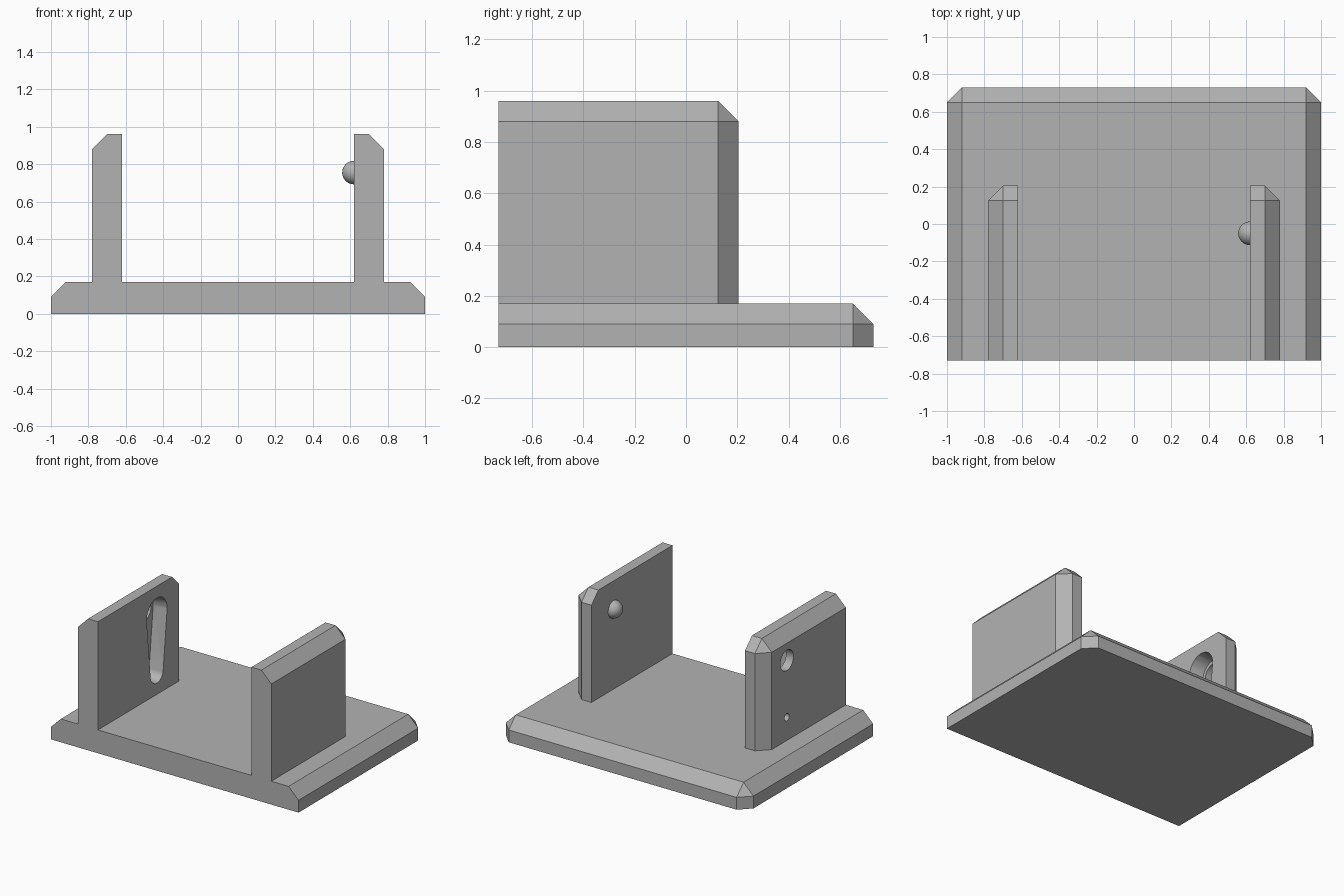
import bpy, bmesh, math
from mathutils import Matrix, Vector

if "Cube" in bpy.data.objects:
    bpy.data.objects.remove(bpy.data.objects["Cube"], do_unlink=True)

GREY = (0.45, 0.45, 0.45, 1)
mat = bpy.data.materials.new("plain grey")
mat.use_nodes = True
mat.diffuse_color = GREY
mat.node_tree.nodes["Principled BSDF"].inputs["Base Color"].default_value = GREY

FRONT, CHAMFER = -0.73, 0.08
BASE_TOP, WALL_TOP, WALL_BACK = 0.17, 0.96, 0.205
INNER, OUTER = 0.62, 0.78
PIN_Y, PIN_Z, LOW_Z = -0.05, 0.755, 0.325


def make(name, bm):
    bmesh.ops.recalc_face_normals(bm, faces=bm.faces)
    mesh = bpy.data.meshes.new(name)
    bm.to_mesh(mesh)
    bm.free()
    mesh.materials.append(mat)
    obj = bpy.data.objects.new(name, mesh)
    bpy.context.collection.objects.link(obj)
    return obj


def slab(name, low, high, sides):
    """Box chamfered where the top, back and listed x sides meet."""
    bm = bmesh.new()
    bmesh.ops.create_cube(bm, size=1)
    low, high = Vector(low), Vector(high)
    for v in bm.verts:
        v.co = [h if c > 0 else l for c, l, h in zip(v.co, low, high)]
    bm.normal_update()

    def cut(face):
        n = face.normal
        return n.z > 0.5 or n.y > 0.5 or any(n.x * s > 0.5 for s in sides)

    edges = [e for e in bm.edges if all(cut(f) for f in e.link_faces)]
    bmesh.ops.bevel(bm, geom=edges, offset=CHAMFER, offset_type='OFFSET',
                    segments=1, affect='EDGES', profile=0.5)
    return make(name, bm)


def disc(bm, x, z, radius):
    bmesh.ops.create_circle(bm, segments=32, radius=radius, matrix=Matrix.Translation(
        (x, PIN_Y, z)) @ Matrix.Rotation(math.pi / 2, 4, 'Y'))


def hull_cutter(name, discs):
    bm = bmesh.new()
    for d in discs:
        disc(bm, *d)
    bmesh.ops.convex_hull(bm, input=bm.verts)
    return make(name, bm)


def carve(target, cutter):
    mod = target.modifiers.new("cut", 'BOOLEAN')
    mod.operation, mod.object, mod.solver = 'DIFFERENCE', cutter, 'EXACT'
    bpy.context.view_layer.objects.active = target
    bpy.ops.object.modifier_apply(modifier=mod.name)
    bpy.data.objects.remove(cutter, do_unlink=True)


def smooth(obj):
    bpy.ops.object.select_all(action='DESELECT')
    obj.select_set(True)
    bpy.context.view_layer.objects.active = obj
    bpy.ops.object.shade_smooth_by_angle(angle=math.radians(30))


# Base plate and the two upright walls
slab("base_plate", (-1, FRONT, 0), (1, -FRONT, BASE_TOP), (-1, 1))
left_wall = slab("left_wall", (INNER, FRONT, BASE_TOP),
                 (OUTER, WALL_BACK, WALL_TOP), (1,))
right_wall = slab("right_wall", (-OUTER, FRONT, BASE_TOP),
                  (-INNER, WALL_BACK, WALL_TOP), (-1,))

# Tapered keyhole pocket on the inside of the right wall
mouth, floor = -INNER + 0.01, -INNER - 0.1
carve(right_wall, hull_cutter("pocket_cutter", [
    (mouth, PIN_Z, 0.12), (mouth, LOW_Z, 0.075),
    (floor, PIN_Z, 0.1), (floor, LOW_Z, 0.055)]))

# Holes from the pocket to the outside
for z, radius in ((PIN_Z, 0.075), (LOW_Z + 0.015, 0.027)):
    carve(right_wall, hull_cutter("hole_cutter", [
        (-OUTER - 0.05, z, radius), (floor + 0.03, z, radius)]))
smooth(right_wall)

# Round locating pin on the inside of the left wall
bm = bmesh.new()
bmesh.ops.create_uvsphere(bm, u_segments=32, v_segments=16, radius=0.063,
                          matrix=Matrix.Translation((INNER, PIN_Y, PIN_Z)))
bmesh.ops.bisect_plane(bm, geom=bm.verts[:] + bm.edges[:] + bm.faces[:],
                       plane_co=(INNER + 0.005, 0, 0), plane_no=(1, 0, 0),
                       clear_outer=True)
smooth(make("locating_pin", bm))
